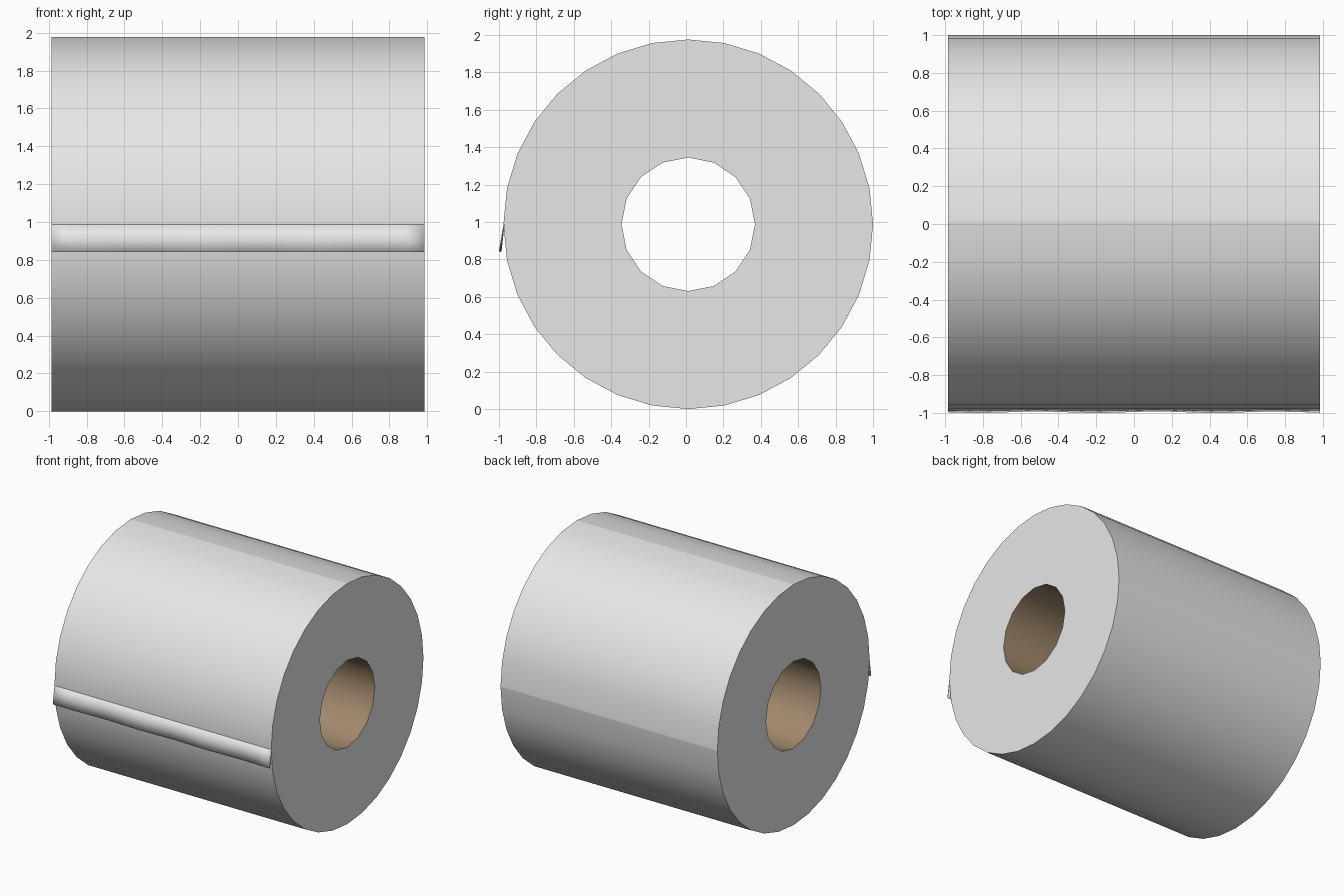
import bpy, bmesh, math

if "Cube" in bpy.data.objects:
    bpy.data.objects.remove(bpy.data.objects["Cube"])

R, HOLE, HALF = 0.988, 0.357, 0.985   # outer radius, hole radius, half length
CY, CZ = 0.012, 0.988                 # roll axis position


def material(name, rgb):
    m = bpy.data.materials.new(name)
    m.diffuse_color = (*rgb, 1)
    m.use_nodes = True
    m.node_tree.nodes["Principled BSDF"].inputs["Base Color"].default_value = m.diffuse_color
    return m


white = material("white paper", (0.8, 0.8, 0.8))
brown = material("brown cardboard", (0.36, 0.25, 0.152))


def finish(bm, name, mat):
    me = bpy.data.meshes.new(name)
    bm.to_mesh(me)
    bm.free()
    me.materials.append(mat)
    ob = bpy.data.objects.new(name, me)
    bpy.context.collection.objects.link(ob)
    return ob


def ring(bm, n, r, x):
    return [bm.verts.new((x, CY + r * math.cos(2 * math.pi * i / n),
                          CZ + r * math.sin(2 * math.pi * i / n))) for i in range(n)]


def wall(bm, a, b, inward=False):
    n = len(a)
    for i in range(n):
        j = (i + 1) % n
        f = bm.faces.new((a[i], a[j], b[j], b[i]))
        f.smooth = True
        f.normal_update()
        c = f.calc_center_median()
        out = f.normal.y * (c.y - CY) + f.normal.z * (c.z - CZ) > 0
        if out == inward:
            f.normal_flip()


# paper roll: smooth 32-sided side and two flat ends around the hole
bm = bmesh.new()
outer = [ring(bm, 32, R, x) for x in (-HALF, HALF)]
wall(bm, *outer)
for i in (0, 8):   # shading seams at the back and the top
    bm.edges.get((outer[0][i], outer[1][i])).smooth = False
for x, o in zip((-HALF, HALF), outer):
    inner = ring(bm, 16, HOLE, x)
    for i in range(16):
        a, b = inner[i], inner[(i + 1) % 16]
        p, q, r = o[2 * i], o[2 * i + 1], o[(2 * i + 2) % 32]
        for vs in ((a, p, q), (a, q, b), (b, q, r)):
            f = bm.faces.new(vs)
            f.normal_update()
            if f.normal.x * x < 0:
                f.normal_flip()
    # keep the flat ends crisp against the smooth side
    for i in range(32):
        bm.edges.get((o[i], o[(i + 1) % 32])).smooth = False
finish(bm, "paper_roll", white)

# cardboard core lining the hole
bm = bmesh.new()
wall(bm, ring(bm, 16, HOLE, -HALF), ring(bm, 16, HOLE, HALF), inward=True)
finish(bm, "cardboard_core", brown)

# loose sheet end hanging at the front, with a gently wavy lower edge
bm = bmesh.new()
N = 20
rows = []
for i in range(N + 1):
    x = -HALF + 2 * HALF * i / N
    wave = 0.004 * math.sin(x * 10.0 + 0.4)
    rows.append([bm.verts.new((x, CY - R - 0.0205 * t + wave * t, CZ - 0.146 * t))
                 for t in (0, 0.5, 1)])
for a, b in zip(rows, rows[1:]):
    for k in range(2):
        f = bm.faces.new((a[k], a[k + 1], b[k + 1], b[k]))
        f.smooth = True
        f.normal_update()
        if f.normal.y > 0:
            f.normal_flip()
flap = finish(bm, "loose_sheet", white)
solid = flap.modifiers.new("paper thickness", "SOLIDIFY")
solid.thickness = 0.006
solid.offset = -1
